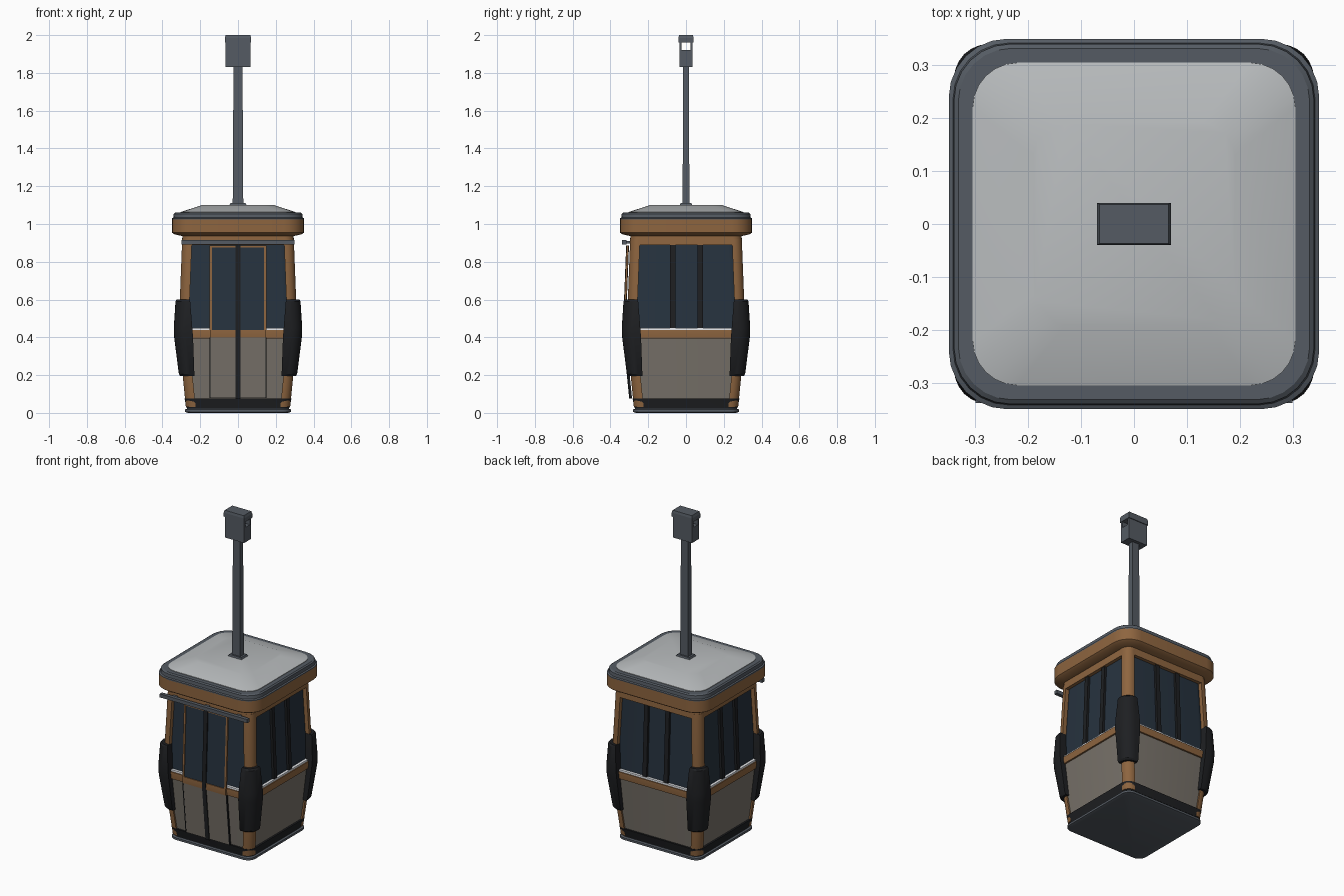
import bpy, bmesh, math
from mathutils import Matrix, Vector

if "Cube" in bpy.data.objects:
    bpy.data.objects.remove(bpy.data.objects["Cube"])


def material(name, rgb):
    m = bpy.data.materials.new(name)
    m.diffuse_color = (*rgb, 1)
    m.use_nodes = True
    m.node_tree.nodes["Principled BSDF"].inputs["Base Color"].default_value = m.diffuse_color
    return m


BROWN = material("brown", (.27, .13, .05))
PANEL = material("beige_panel", (.19, .17, .145))
GLASS = material("dark_glass", (.02, .033, .05))
BLACK = material("black", (.013, .014, .016))
STEEL = material("steel", (.09, .105, .125))
ROOF = material("pale_roof", (.48, .5, .51))
LEDGE = material("white_ledge", (.8, .82, .85))

PROFILE = [(0, .27), (.42, .312), (.93, .292), (1.2, .28)]


def wall(z):
    """Half width of the cabin wall at height z."""
    for (za, da), (zb, db) in zip(PROFILE, PROFILE[1:]):
        if z <= zb:
            return da + (db - da) * (z - za) / (zb - za)


def heights(z0, z1):
    return [z0] + [z for z, _ in PROFILE if z0 < z < z1] + [z1]


def loft(name, sections, mat, turn=0):
    """Skin matching closed sections, cap both ends, turn by quarter turns."""
    bm = bmesh.new()
    rot = Matrix.Rotation(turn * math.pi / 2, 3, 'Z')
    rings = [[bm.verts.new(rot @ Vector(p)) for p in s] for s in sections]
    n = len(rings[0])
    for a, b in zip(rings, rings[1:]):
        for i in range(n):
            j = (i + 1) % n
            bm.faces.new((a[i], a[j], b[j], b[i]))
    bm.faces.new(rings[0][::-1])
    bm.faces.new(rings[-1])
    bmesh.ops.recalc_face_normals(bm, faces=bm.faces[:])
    for f in bm.faces:
        f.smooth = True
    me = bpy.data.meshes.new(name)
    bm.to_mesh(me)
    bm.free()
    me.set_sharp_from_angle(angle=math.radians(30))
    me.materials.append(mat)
    ob = bpy.data.objects.new(name, me)
    bpy.context.collection.objects.link(ob)
    return ob


def arc(h, r, z, k=0, seg=6):
    """Rounded corner points of a square with half width h."""
    c, out = h - r, []
    for i in range(seg + 1):
        a = math.pi / 2 * i / seg
        p = Vector((c + r * math.cos(a), c + r * math.sin(a), z))
        out.append(Matrix.Rotation(k * math.pi / 2, 3, 'Z') @ p)
    return out


def rounded(name, rings, mat):
    """Stack of rounded squares given as (half width, radius, z)."""
    return loft(name, [sum((arc(h, r, z, k) for k in range(4)), []) for h, r, z in rings], mat)


def shell(name, z0, z1, off, mat, r=.05):
    return rounded(name, [(wall(z) + off, r, z) for z in heights(z0, z1)], mat)


def slab(name, side, u0, u1, z0, z1, a, b, mat):
    """Strip following the wall, offset from a to b; side 0 is the front."""
    secs = []
    for z in heights(z0, z1):
        d = wall(z)
        secs.append([(u0, -d - a, z), (u1, -d - a, z), (u1, -d - b, z), (u0, -d - b, z)])
    return loft(name, secs, mat, side)


def box(name, x0, x1, y0, y1, z0, z1, mat, top=1.0):
    return loft(name, [[(x * s, y * s, z) for x, y in ((x0, y0), (x1, y0), (x1, y1), (x0, y1))]
                       for z, s in ((z0, 1), (z1, top))], mat)


def corner(name, rows, mat, k):
    """Corner post from rows of (half width, radius, leg length, z)."""
    secs = []
    for h, r, w, z in rows:
        secs.append([(h, h - w, z)] + arc(h, r, z) + [(h - w, h, z), (h - w, h - w, z)])
    return loft(name, secs, mat, k)


# Base and cabin shell
rounded("base_plate", [(.265, .05, 0), (.28, .05, .005), (.28, .05, .018), (.27, .05, .022),
                       (.27, .05, .03)], STEEL)
rounded("black_skirt", [(.272, .05, .025), (.283, .05, .075)], BLACK)
shell("lower_panels", .07, .41, -.006, PANEL)
shell("belt_rail", .395, .438, .004, BROWN)
shell("window_ledge", .436, .449, -.002, LEDGE)
shell("windows", .445, .9, -.018, GLASS)
shell("window_header", .89, .937, .003, BROWN)
shell("roof_neck", .937, .96, -.008, BROWN)

# Corner posts and bumpers
for k in range(4):
    corner("corner_post", [(wall(z) + .003, .045, .052, z) for z in (.03, .42, .92)], BROWN, k)
    corner("corner_bumper", [(.306, .06, .075, .195), (.313, .06, .082, .205), (.338, .065, .1, .4),
                             (.34, .065, .098, .45), (.331, .06, .078, .59),
                             (.325, .06, .07, .6)], BLACK, k)

# Window bars on the sides and back
for side in (1, 2, 3):
    for u in (-.07, .075):
        slab("window_bar", side, u - .014, u + .014, .445, .895, -.02, -.004, BLACK)

# Sliding doors on the front, standing slightly off the wall
for s in (-1, 1):
    u0, u1 = sorted((s * .005, s * .148))
    slab("door_lower", 0, u0, u1, .08, .40, .01, .018, PANEL)
    slab("door_belt", 0, u0, u1, .40, .44, .01, .021, BROWN)
    slab("door_glass", 0, u0, u1, .44, .885, .01, .016, GLASS)
    slab("door_top_frame", 0, u0, u1, .875, .885, .01, .021, BROWN)
    e0, e1 = sorted((s * .138, s * .15))
    slab("door_edge_frame", 0, e0, e1, .44, .885, .01, .021, BROWN)
    slab("door_lower_seal", 0, s * .149 - .003, s * .149 + .003, .08, .40, .008, .019, BLACK)
slab("door_centre_seal", 0, -.013, .013, .075, .885, .008, .023, BLACK)
box("door_rail", -.3, .3, -.338, -.316, .892, .914, STEEL)
for x in (-.22, 0, .22):
    box("door_rail_bracket", x - .015, x + .015, -.32, -.285, .897, .909, STEEL)

# Roof
rounded("roof_band", [(.29, .07, .935), (.338, .105, .946), (.35, .11, .955), (.35, .11, 1.025)], BROWN)
rounded("roof_rim", [(.35, .11, 1.022), (.35, .11, 1.03), (.342, .105, 1.034),
                     (.34, .105, 1.054), (.332, .1, 1.06), (.3, .085, 1.06)], STEEL)
rounded("roof_panel", [(.305, .085, 1.055), (.305, .085, 1.063), (.19, .06, 1.1)], ROOF)

# Hanger arm and grip head
box("hanger_collar", -.048, .048, -.034, .034, 1.095, 1.11, STEEL, .85)
box("hanger_arm", -.028, .028, -.018, .018, 1.1, 1.84, STEEL, .85)
box("grip_lower", -.066, .066, -.035, .035, 1.83, 1.922, STEEL)
for y in (-.029, .029):
    box("grip_cheek", -.066, .066, y - .006, y + .006, 1.92, 1.962, STEEL)
box("grip_cap", -.07, .07, -.04, .04, 1.96, 1.985, STEEL)
box("grip_cap_top", -.07, .07, -.04, .04, 1.985, 2.0, STEEL, .93)
